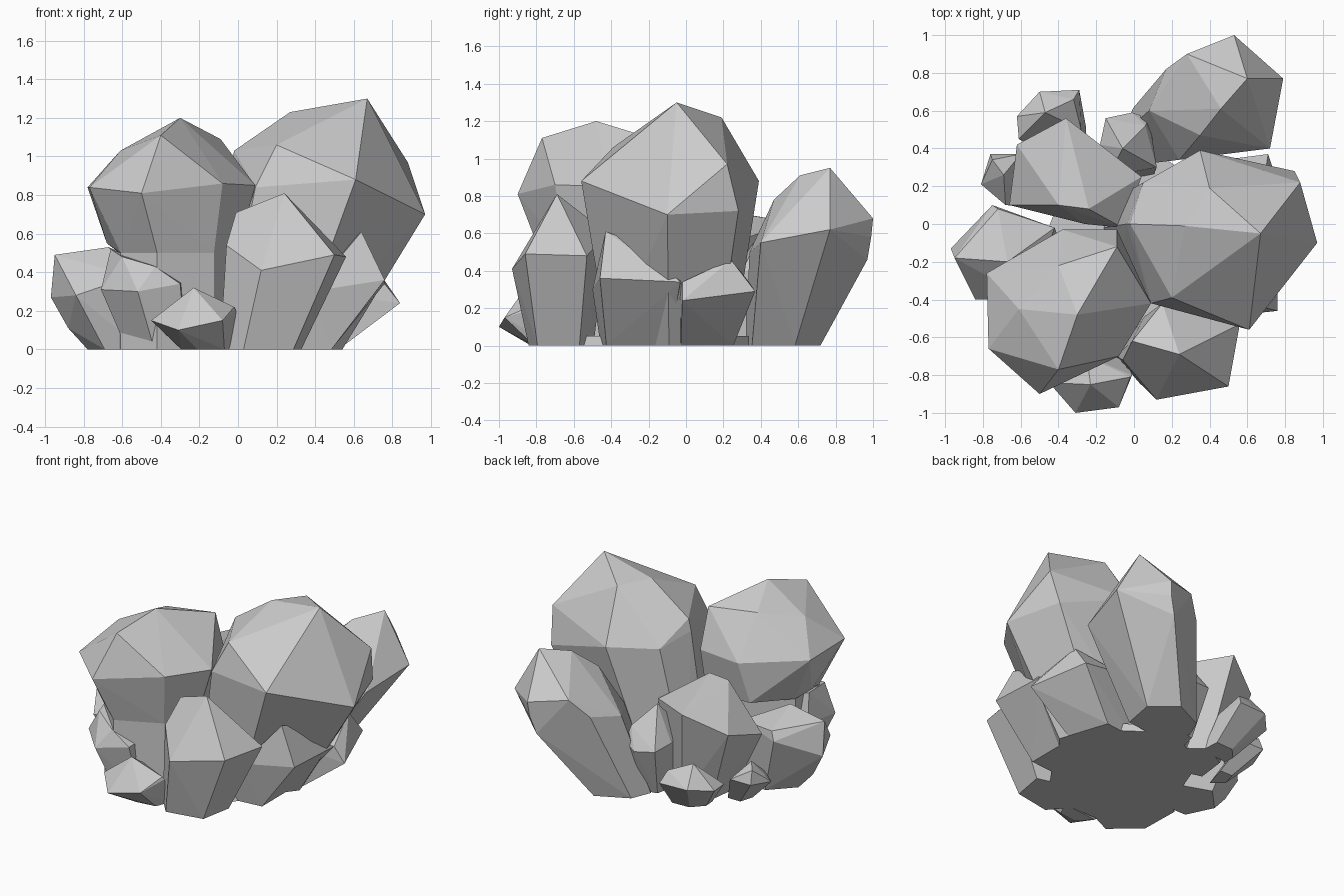
import bpy, bmesh
from mathutils import Vector


def hull(bm, points):
    """Add the convex hull of the points to bm."""
    verts = [bm.verts.new(p) for p in points]
    res = bmesh.ops.convex_hull(bm, input=verts)
    junk = {g for g in res["geom_interior"] + res["geom_unused"]
            if isinstance(g, bmesh.types.BMVert)}
    bmesh.ops.delete(bm, geom=list(junk), context='VERTS')


def crystal(name, foot, taper, waist, tops, neck=0.0):
    """Faceted stone: widest ring, crown points, and a shrunken foot ring
    which drops straight down to the ground when neck > 0."""
    cx = sum(p[0] for p in waist) / len(waist)
    cy = sum(p[1] for p in waist) / len(waist)
    ring = [(foot[0] + (x - cx) * taper, foot[1] + (y - cy) * taper)
            for x, y, z in waist]
    bm = bmesh.new()
    hull(bm, [Vector(p) for p in waist + tops] + [Vector((x, y, neck)) for x, y in ring])
    if neck > 0:
        hull(bm, [Vector((x, y, z)) for x, y in ring for z in (0, neck)])
    bmesh.ops.dissolve_limit(bm, angle_limit=0.03, verts=bm.verts, edges=bm.edges)
    bmesh.ops.recalc_face_normals(bm, faces=bm.faces)
    me = bpy.data.meshes.new(name)
    bm.to_mesh(me)
    bm.free()
    bpy.context.collection.objects.link(bpy.data.objects.new(name, me))


# Three tall stones
crystal("large_right_crystal", (0.15, -0.04), 0.70,
        [(0.97, -0.10, 0.70), (0.61, -0.56, 0.88), (0.09, -0.42, 0.84), (-0.04, 0.0, 0.95),
         (0.05, 0.22, 0.88), (0.35, 0.39, 0.88), (0.85, 0.28, 0.72)],
        [(0.67, -0.05, 1.30), (0.27, -0.01, 1.23), (0.40, 0.19, 1.22),
         (0.88, 0.22, 0.97), (-0.02, 0.0, 1.03), (0.20, -0.39, 1.06)])
crystal("large_left_crystal", (-0.32, -0.45), 0.70,
        [(-0.50, -0.90, 0.81), (-0.08, -0.70, 0.86), (0.09, -0.42, 0.85), (-0.09, -0.03, 0.82),
         (-0.38, -0.03, 0.80), (-0.78, -0.26, 0.84), (-0.77, -0.66, 0.84)],
        [(-0.30, -0.48, 1.20), (-0.40, -0.77, 1.11), (-0.61, -0.45, 1.03),
         (-0.09, -0.12, 1.09), (-0.40, -0.22, 1.09),
         (-0.68, -0.42, 0.55), (-0.44, -0.08, 0.52), (-0.10, -0.08, 0.52)], neck=0.5)
crystal("back_crystal", (0.15, 0.51), 0.62,
        [(0.52, 0.99, 0.58), (0.79, 0.77, 0.62), (0.72, 0.40, 0.55), (0.24, 0.34, 0.50),
         (0.08, 0.60, 0.55), (0.17, 0.82, 0.60)],
        [(0.53, 1.0, 0.68), (0.60, 0.77, 0.95), (0.46, 0.61, 0.91), (0.35, 0.47, 0.78),
         (0.28, 0.90, 0.72), (0.48, 0.97, 0.46)])

# Middle-sized stones around the sides
crystal("front_crystal", (0.12, -0.68), 0.68,
        [(0.12, -0.93, 0.41), (0.50, -0.86, 0.49), (0.56, -0.53, 0.48),
         (0.15, -0.42, 0.60), (-0.06, -0.72, 0.54)],
        [(0.24, -0.69, 0.81), (-0.01, -0.62, 0.71)])
crystal("right_front_crystal", (0.34, -0.26), 0.78,
        [(0.76, -0.46, 0.36), (0.76, -0.03, 0.34), (0.40, 0.0, 0.40), (0.38, -0.50, 0.30)],
        [(0.64, -0.43, 0.61), (0.64, -0.22, 0.53)])
crystal("right_back_crystal", (0.34, 0.10), 0.72,
        [(0.84, -0.02, 0.24), (0.71, 0.37, 0.29), (0.40, 0.33, 0.35), (0.40, -0.05, 0.30)],
        [(0.69, 0.24, 0.46), (0.76, -0.02, 0.34)])
crystal("left_back_crystal", (-0.24, 0.20), 0.65,
        [(-0.36, 0.56, 0.66), (0.04, 0.25, 0.55), (-0.06, -0.02, 0.55),
         (-0.26, 0.0, 0.50), (-0.66, 0.10, 0.43), (-0.62, 0.42, 0.53)],
        [(-0.40, 0.10, 0.74), (-0.24, 0.08, 0.74)])
crystal("left_crystal", (-0.60, -0.16), 0.68,
        [(-0.75, 0.10, 0.40), (-0.97, -0.13, 0.27), (-0.84, -0.40, 0.28),
         (-0.55, -0.40, 0.38), (-0.42, -0.02, 0.42)],
        [(-0.95, -0.18, 0.49), (-0.67, -0.20, 0.53), (-0.72, 0.08, 0.46), (-0.88, -0.15, 0.11)])
crystal("left_front_crystal", (-0.42, -0.58), 0.75,
        [(-0.71, -0.64, 0.31), (-0.52, -0.84, 0.30), (-0.30, -0.78, 0.34),
         (-0.28, -0.50, 0.36), (-0.70, -0.35, 0.34)],
        [(-0.60, -0.68, 0.48), (-0.43, -0.78, 0.43), (-0.66, -0.42, 0.52)])

# Small stones at the foot of the cluster
crystal("small_front_crystal", (-0.15, -0.77), 0.60,
        [(-0.31, -1.0, 0.10), (-0.08, -0.97, 0.15), (-0.01, -0.80, 0.20), (-0.45, -0.84, 0.15)],
        [(-0.23, -0.85, 0.32), (-0.02, -0.81, 0.22), (-0.25, -0.70, 0.22)])
crystal("small_left_crystal", (-0.57, 0.19), 0.60,
        [(-0.76, 0.37, 0.20), (-0.81, 0.21, 0.18), (-0.68, 0.10, 0.18), (-0.60, 0.37, 0.20)],
        [(-0.69, 0.26, 0.31), (-0.75, 0.34, 0.29)])
crystal("small_back_left_crystal", (-0.36, 0.44), 0.62,
        [(-0.50, 0.70, 0.22), (-0.29, 0.71, 0.22), (-0.28, 0.50, 0.22),
         (-0.61, 0.45, 0.20), (-0.62, 0.57, 0.20)],
        [(-0.47, 0.59, 0.36), (-0.32, 0.66, 0.30)])
crystal("small_back_crystal", (-0.02, 0.37), 0.75,
        [(-0.18, 0.42, 0.36), (-0.15, 0.56, 0.34), (-0.01, 0.59, 0.32),
         (0.08, 0.56, 0.36), (0.12, 0.30, 0.40), (-0.14, 0.25, 0.40)],
        [(-0.06, 0.40, 0.60), (0.06, 0.52, 0.46)])

# Low core closing the underside between the stones
crystal("base_core", (-0.05, -0.15), 1.0,
        [(0.02, 0.45, 0.05), (0.30, 0.25, 0.05), (0.40, -0.30, 0.05), (0.10, -0.70, 0.05),
         (-0.38, -0.70, 0.05), (-0.52, -0.20, 0.05), (-0.35, 0.25, 0.05)], [])
